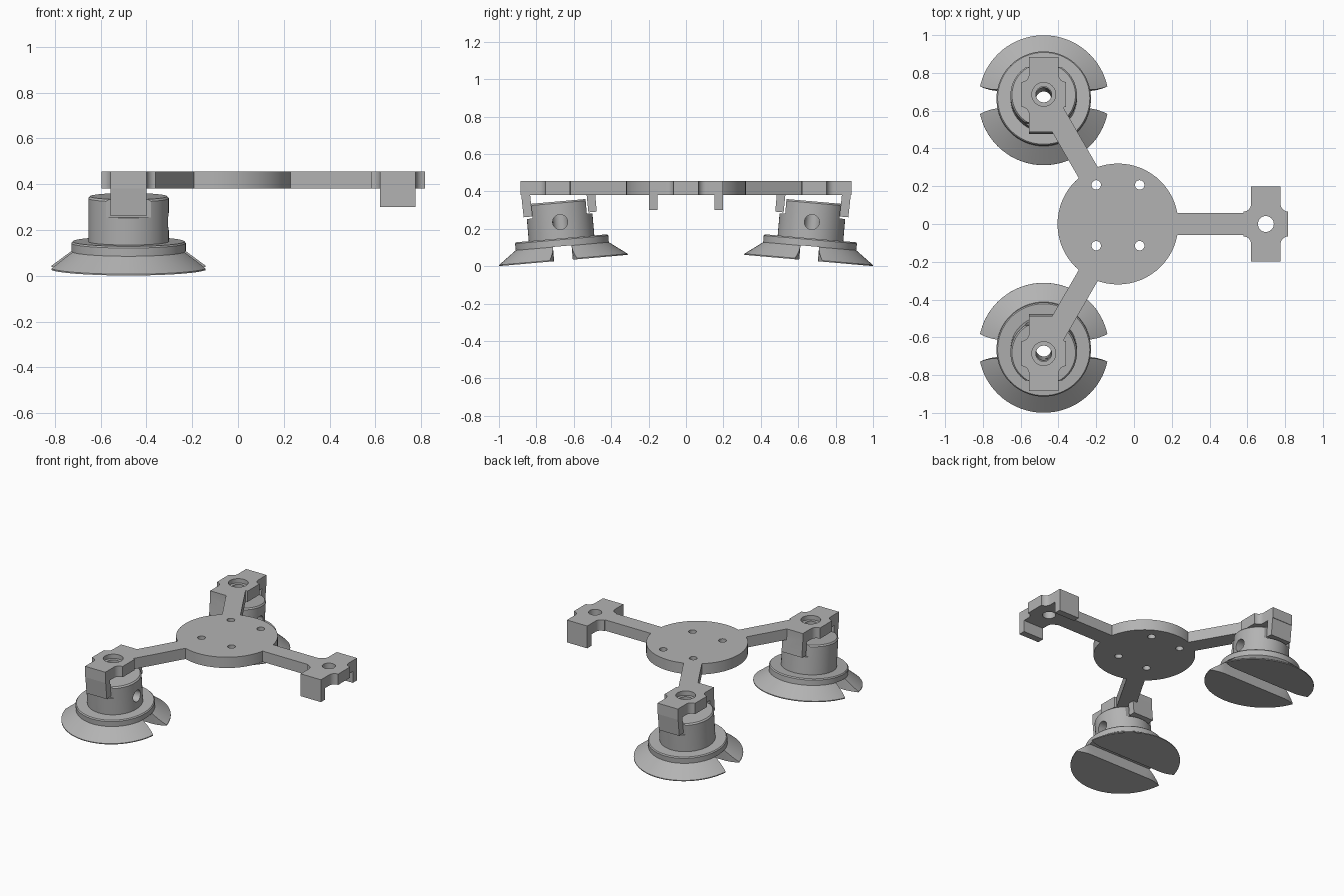
import bpy, bmesh, math
from mathutils import Matrix, Vector

if "Cube" in bpy.data.objects:
    bpy.data.objects.remove(bpy.data.objects["Cube"])

grey = bpy.data.materials.new("plain_grey")
grey.diffuse_color = (0.45, 0.45, 0.45, 1)
grey.use_nodes = True
grey.node_tree.nodes["Principled BSDF"].inputs["Base Color"].default_value = grey.diffuse_color


def finish(name, bm):
    """Turn a bmesh into an object."""
    bmesh.ops.recalc_face_normals(bm, faces=bm.faces)
    mesh = bpy.data.meshes.new(name)
    bm.to_mesh(mesh)
    bm.free()
    mesh.materials.append(grey)
    ob = bpy.data.objects.new(name, mesh)
    bpy.context.collection.objects.link(ob)
    return ob


def prism(name, outline, low, high, axis="z"):
    """Extrude an outline: (x, y) along z, or (y, z) along x."""
    place = (lambda a, b, h: (a, b, h)) if axis == "z" else (lambda a, b, h: (h, a, b))
    bm = bmesh.new()
    face = bm.faces.new([bm.verts.new(place(a, b, low)) for a, b in outline])
    top = bmesh.ops.extrude_face_region(bm, geom=[face])["geom"]
    step = Vector(place(0, 0, high - low))
    bmesh.ops.translate(bm, vec=step, verts=[v for v in top if isinstance(v, bmesh.types.BMVert)])
    return finish(name, bm)


def circle(cx, cy, r, n=48):
    return [(cx + r * math.cos(2 * math.pi * i / n), cy + r * math.sin(2 * math.pi * i / n))
            for i in range(n)]


def rect(x0, x1, y0, y1):
    return [(x0, y0), (x1, y0), (x1, y1), (x0, y1)]


def lathe(name, profile, n=72):
    bm = bmesh.new()
    verts = [bm.verts.new((r, 0, z)) for r, z in profile]
    edges = [bm.edges.new(pair) for pair in zip(verts, verts[1:])]
    bmesh.ops.spin(bm, geom=verts + edges, cent=(0, 0, 0), axis=(0, 0, 1),
                   angle=2 * math.pi, steps=n, use_merge=True)
    bmesh.ops.remove_doubles(bm, verts=bm.verts, dist=1e-5)
    return finish(name, bm)


def combine(ob, others, operation):
    """Apply booleans one after another and remove the helper objects."""
    for other in others:
        mod = ob.modifiers.new("bool", "BOOLEAN")
        mod.operation, mod.solver, mod.object = operation, "EXACT", other
        bpy.context.view_layer.update()
        graph = bpy.context.evaluated_depsgraph_get()
        mesh = bpy.data.meshes.new_from_object(ob.evaluated_get(graph))
        ob.modifiers.clear()
        ob.data = mesh
        bpy.data.objects.remove(other)


def smooth(ob):
    bpy.ops.object.select_all(action="DESELECT")
    ob.select_set(True)
    bpy.context.view_layer.objects.active = ob
    bpy.ops.object.shade_smooth_by_angle(angle=math.radians(30))


def block_outline(cx, cy, w=0.078, l=0.198, r=0.04, nub=0.066):
    """Long block with a filleted nub on each side."""
    q = [(w, l)]
    for i in range(7):
        a = math.pi + i * math.pi / 12
        q.append((w + r + r * math.cos(a), nub + r + r * math.sin(a)))
    right = q + [(x, -y) for x, y in reversed(q)]
    pts = right + [(-x, -y) for x, y in right]
    return [(cx + x, cy + y) for x, y in pts]


HUB_X, LOW, HIGH = -0.085, 0.38, 0.455
FOOT_X, FOOT_Y, END_X = -0.478, 0.686, 0.698

# Frame: hub disc with three arms and three end blocks
frame = prism("three_arm_frame", circle(HUB_X, 0, 0.32, 64), LOW, HIGH)
adds, cuts = [], []
for angle, length in ((0, 0.72), (120, 0.78), (240, 0.78)):
    a = math.radians(angle)
    arm = prism("arm", rect(0.1, length, -0.058, 0.058), LOW, HIGH)
    arm.data.transform(Matrix.Translation((HUB_X, 0, 0)) @ Matrix.Rotation(a, 4, "Z"))
    adds.append(arm)
for x, y in ((END_X, 0), (FOOT_X, FOOT_Y), (FOOT_X, -FOOT_Y)):
    adds.append(prism("end_block", block_outline(x, y), LOW, HIGH))

# Clip legs: straight on the free end, leaning with the cups on the other two
outer = [(0.884, 0.41), (0.868, 0.262), (0.822, 0.266), (0.836, 0.41)]
inner = [(0.488, 0.41), (0.477, 0.292), (0.522, 0.288), (0.534, 0.41)]
for s in (-1, 1):
    adds.append(prism("clip_leg", rect(s * 0.152, s * 0.198, 0.30, 0.41),
                      END_X - 0.078, END_X + 0.078, "x"))
    for leg in (outer, inner):
        adds.append(prism("clip_leg", [(s * y, z) for y, z in leg],
                          FOOT_X - 0.078, FOOT_X + 0.078, "x"))

# Screw holes
for sx in (-1, 1):
    for y in (0.207, -0.115):
        cuts.append(prism("hub_hole", circle(HUB_X + sx * 0.115, y, 0.025, 24), 0.2, 0.6))
cuts.append(prism("end_hole", circle(END_X, 0, 0.042, 32), 0.2, 0.6))
for s in (-1, 1):
    cuts.append(prism("end_hole", circle(FOOT_X, s * FOOT_Y, 0.042, 32), 0.2, 0.6))
    cuts.append(prism("hole_recess", circle(FOOT_X, s * FOOT_Y, 0.063, 32), 0.425, 0.6))
combine(frame, adds, "UNION")
combine(frame, cuts, "DIFFERENCE")
smooth(frame)

# Feet: flared cup, collar and barrel, tilted outwards
profile = [(0, 0), (0.345, 0), (0.345, 0.006), (0.25, 0.076), (0.25, 0.112), (0.244, 0.119),
           (0.176, 0.119), (0.176, 0.308), (0.168, 0.317), (0, 0.317)]
half = [(0.0, 0.05), (0.25, 0.05), (0.28, 0.054), (0.315, 0.064), (0.345, 0.077), (0.37, 0.09)]
upper = [(-x, y) for x, y in reversed(half[1:])] + half
slot = upper + [(x, -y) for x, y in reversed(upper)]
for s, name in ((1, "back_foot"), (-1, "front_foot")):
    foot = lathe(name, profile)
    cutters = [prism("slot", slot, -0.05, 0.077),
               prism("bore", circle(0, 0, 0.04, 32), -0.1, 0.5),
               prism("side_hole", circle(0, 0.206, 0.04, 32), 0.0, 0.3, "x")]
    for t in (-1, 1):
        cutters.append(prism("flat", rect(-0.1, 0.1, t * 0.146, t * 0.3), 0.238, 0.5))
    combine(foot, cutters, "DIFFERENCE")
    foot.data.transform(Matrix.Translation((FOOT_X, s * 0.655, 0.031))
                        @ Matrix.Rotation(math.radians(-5 * s), 4, "X"))
    smooth(foot)
